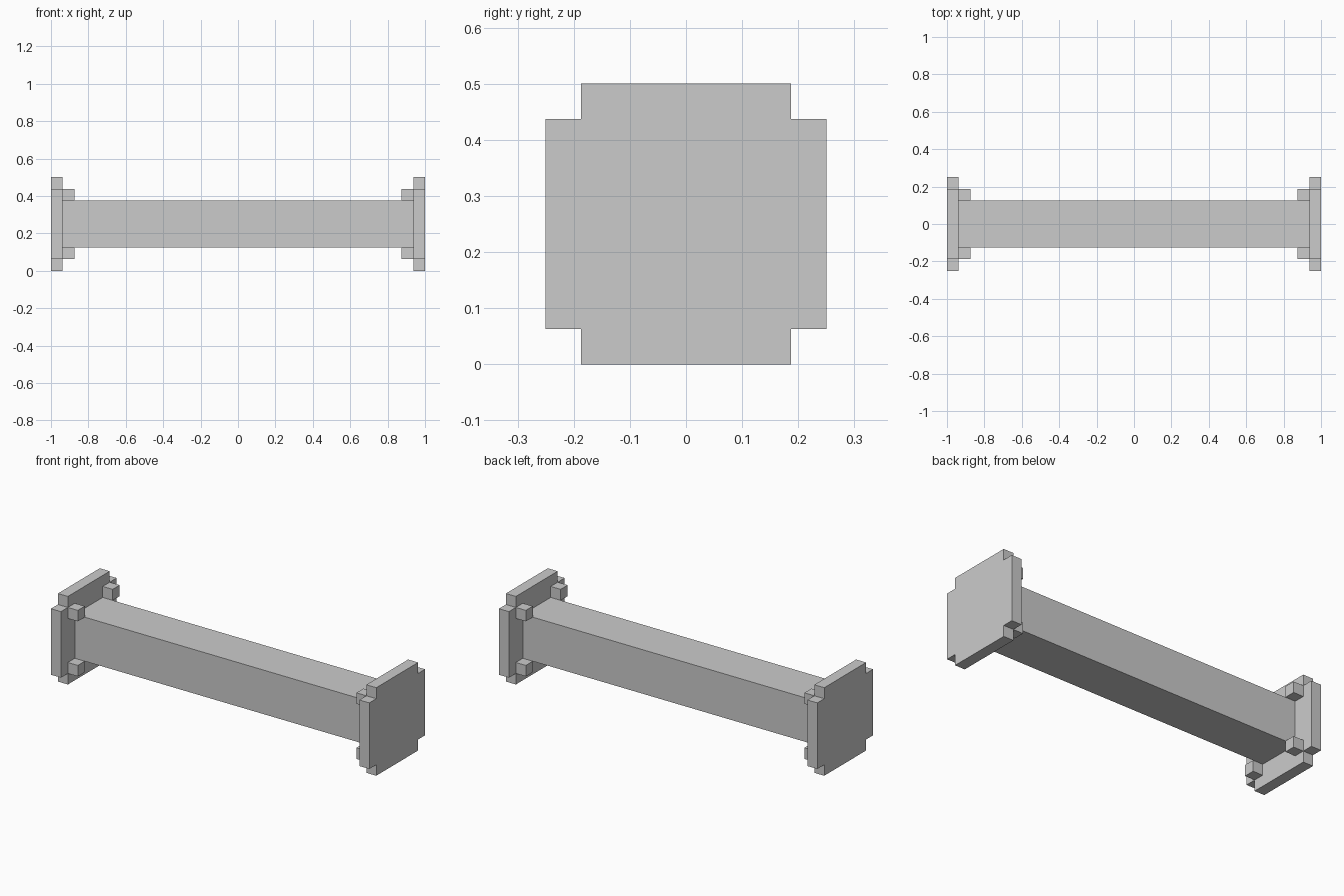
import bpy, bmesh

if "Cube" in bpy.data.objects:
    bpy.data.objects.remove(bpy.data.objects["Cube"])

U = 0.0625   # block unit
MID = 0.25   # height of the shaft axis


def finish(name, bm):
    bmesh.ops.recalc_face_normals(bm, faces=bm.faces)
    mesh = bpy.data.meshes.new(name)
    bm.to_mesh(mesh)
    bm.free()
    ob = bpy.data.objects.new(name, mesh)
    bpy.context.collection.objects.link(ob)
    return ob


def box(name, lo, hi):
    bm = bmesh.new()
    bmesh.ops.create_cube(bm, size=1)
    for v in bm.verts:
        v.co = [(a + b) / 2 + c * (b - a) for a, b, c in zip(lo, hi, v.co)]
    return finish(name, bm)


# Square shaft between the end plates
box("shaft", (-15 * U, -2 * U, MID - 2 * U), (15 * U, 2 * U, MID + 2 * U))

# Notched-corner outline of an end plate, in (y, z) block units
a, b = 3, 4
outline = [(-a, -b), (a, -b), (a, -a), (b, -a), (b, a), (a, a),
           (a, b), (-a, b), (-a, a), (-b, a), (-b, -a), (-a, -a)]

for side, s in (("left", -1), ("right", 1)):
    # End plate
    bm = bmesh.new()
    face = bm.faces.new([bm.verts.new((s * 15 * U, y * U, MID + z * U)) for y, z in outline])
    ext = bmesh.ops.extrude_face_region(bm, geom=[face], use_keep_orig=True)
    moved = [g for g in ext["geom"] if isinstance(g, bmesh.types.BMVert)]
    bmesh.ops.translate(bm, verts=moved, vec=(s * U, 0, 0))
    finish(side + "_end_plate", bm)

    # Corner studs on the inner face of the plate
    x0, x1 = sorted((s * 14 * U, s * 15 * U))
    for depth, y in (("front", -3), ("back", 2)):
        for level, z in (("lower", -3), ("upper", 2)):
            box(f"{side}_{depth}_{level}_stud",
                (x0, y * U, MID + z * U), (x1, (y + 1) * U, MID + (z + 1) * U))
